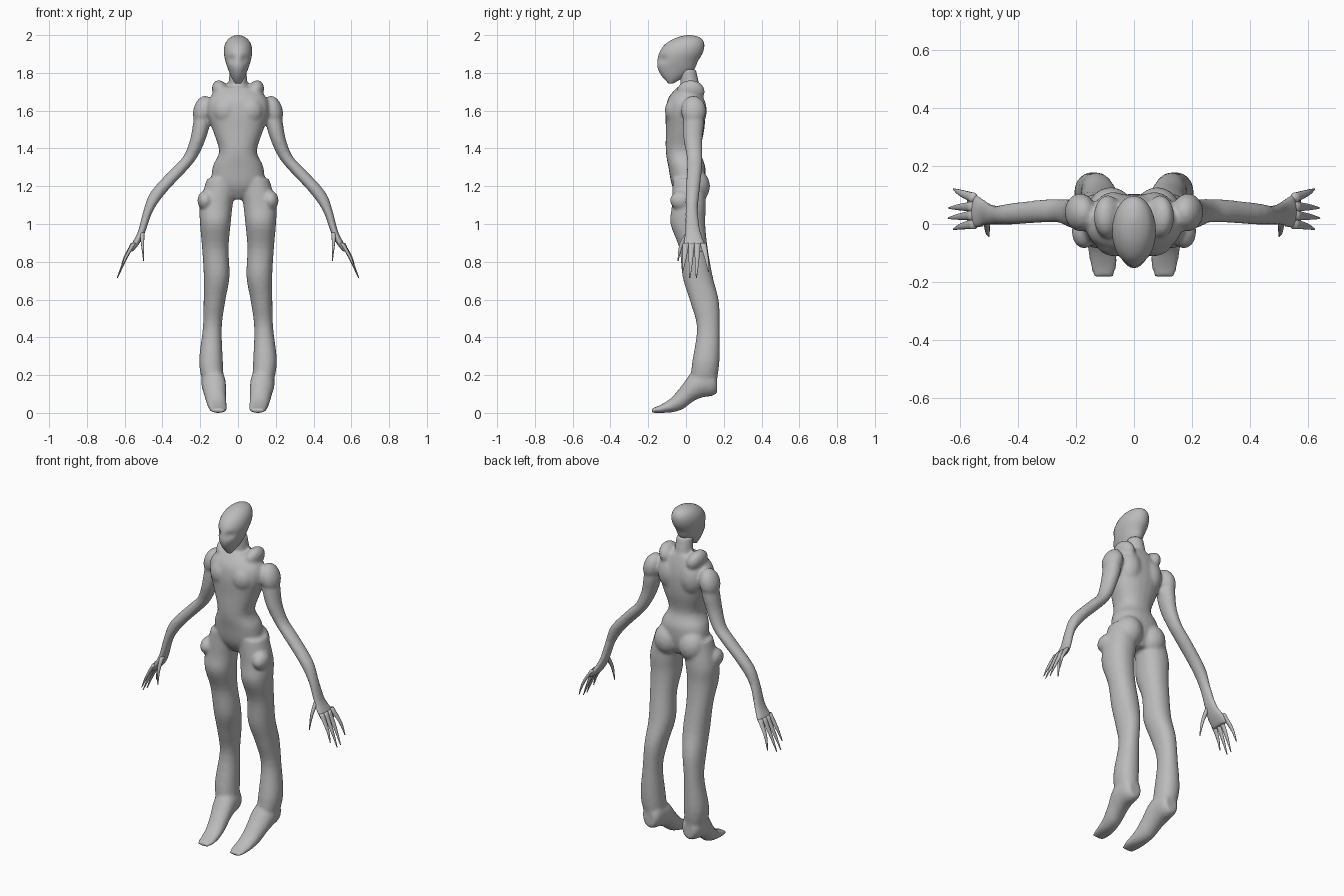
import bpy, bmesh, math
from mathutils import Vector, Matrix

grey = bpy.data.materials.new("plain grey")
grey.diffuse_color = (0.5, 0.5, 0.5, 1)


def spline(secs, steps=4):
    """Smooth (Catmull-Rom) interpolation between cross-sections."""
    out = []
    for i in range(len(secs) - 1):
        a, b = secs[max(i - 1, 0)], secs[i]
        c, d = secs[i + 1], secs[min(i + 2, len(secs) - 1)]
        for k in range(steps):
            t = k / steps
            out.append([0.5 * (2 * q + (r - p) * t + (2 * p - 5 * q + 4 * r - s) * t * t
                               + (3 * q - p - 3 * r + s) * t ** 3)
                        for p, q, r, s in zip(a, b, c, d)])
    return out + [list(secs[-1])]


def loft(bm, secs, side=1, up='Z', n=24, power=1.0):
    """Skin sections (x, y, z, half width, half depth) lying across the given axis."""
    rings = []
    for x, y, z, ru, rv in spline(secs):
        ring = []
        for k in range(n):
            a = 2 * math.pi * k / n
            cu, sv = math.cos(a), math.sin(a)
            u = ru * math.copysign(abs(cu) ** power, cu)
            v = rv * math.copysign(abs(sv) ** power, sv)
            off = (u, v, 0) if up == 'Z' else (u, 0, v)
            ring.append(bm.verts.new((side * (x + off[0]), y + off[1], z + off[2])))
        rings.append(ring)
    for r0, r1 in zip(rings, rings[1:]):
        for k in range(n):
            j = (k + 1) % n
            bm.faces.new((r0[k], r0[j], r1[j], r1[k]))
    bm.faces.new(rings[0][::-1])
    bm.faces.new(rings[-1])


def blob(bm, c, r, side=1, tilt=0):
    """Ellipsoid muscle or pad, tilted about y."""
    m = (Matrix.Translation((side * c[0], c[1], c[2])) @ Matrix.Rotation(side * tilt, 4, 'Y')
         @ Matrix.Diagonal((*r, 1)))
    bmesh.ops.create_uvsphere(bm, u_segments=20, v_segments=12, radius=1, matrix=m)


def finish(bm, name, voxel=0):
    bmesh.ops.recalc_face_normals(bm, faces=bm.faces)
    me = bpy.data.meshes.new(name)
    bm.to_mesh(me)
    bm.free()
    me.materials.append(grey)
    me.shade_smooth()
    ob = bpy.data.objects.new(name, me)
    bpy.context.collection.objects.link(ob)
    if voxel:
        rm = ob.modifiers.new("merge", 'REMESH')
        rm.mode, rm.voxel_size, rm.use_smooth_shade = 'VOXEL', voxel, True
        sm = ob.modifiers.new("soften", 'SMOOTH')
        sm.factor, sm.iterations = 0.5, 5
    return ob


# Body: torso, neck, limbs merged into one skin
body = bmesh.new()
loft(body, [(0, .02, 1.13, .03, .05), (0, .012, 1.20, .13, .085), (0, .005, 1.30, .135, .098),
            (0, -.015, 1.385, .100, .092), (0, -.005, 1.50, .135, .102), (0, -.003, 1.60, .165, .105),
            (0, .0, 1.67, .150, .092), (0, .015, 1.725, .09, .06)], power=.88)
loft(body, [(0, .03, 1.62, .06, .06), (0, .02, 1.74, .05, .05), (0, .01, 1.82, .045, .042)])

LEG = [(.085, .015, 1.24, .08, .085), (.115, .015, 1.10, .087, .09), (.12, .01, 1.0, .081, .092),
       (.12, .04, .87, .07, .075), (.113, .062, .72, .068, .08), (.125, .098, .59, .057, .076),
       (.136, .118, .45, .05, .06), (.143, .105, .27, .063, .072), (.13, .09, .15, .055, .07)]
FOOT = [(.128, .165, .15, .035, .045), (.13, .14, .165, .055, .075), (.13, .08, .16, .064, .08),
        (.125, .03, .135, .062, .08), (.118, -.02, .083, .055, .065), (.11, -.08, .04, .05, .038),
        (.105, -.14, .020, .046, .020), (.105, -.182, .012, .034, .012)]
ARM = [(.18, .04, 1.66, .03, .045), (.19, .04, 1.55, .045, .056), (.212, .037, 1.45, .041, .05),
       (.25, .045, 1.36, .038, .042), (.305, .045, 1.295, .044, .04), (.42, .035, 1.17, .042, .037),
       (.475, .03, 1.07, .026, .033), (.51, .036, .96, .02, .042), (.54, .042, .90, .02, .058),
       (.568, .045, .855, .013, .06)]
for s in (1, -1):
    loft(body, LEG, s, power=.92)
    loft(body, FOOT, s, up='Y')
    loft(body, ARM, s)
    blob(body, (.185, .04, 1.60), (.052, .066, .08), s, .35 - .6)   # shoulder cap
    blob(body, (.09, .025, 1.70), (.045, .075, .064), s, .4)        # collar roll
    blob(body, (.065, -.055, 1.60), (.07, .057, .075), s)           # chest
    blob(body, (.08, .05, 1.20), (.078, .077, .09), s)              # buttock
    blob(body, (.172, -.025, 1.125), (.043, .06, .052), s)          # hip pad
    blob(body, (.07, .045, 1.60), (.07, .065, .1), s)               # shoulder blade
finish(body, "body", .009)

# Head: long skull with hollow eye sockets
head = bmesh.new()
loft(head, [(0, -.08, 1.745, .016, .014), (0, -.066, 1.78, .037, .06), (0, -.052, 1.82, .053, .096),
            (0, -.045, 1.86, .066, .107), (0, -.027, 1.905, .075, .115), (0, -.01, 1.945, .071, .107),
            (0, .006, 1.975, .055, .082), (0, .015, 1.992, .032, .048), (0, .016, 2.0, .008, .012)], n=32)
for v in head.verts:
    if v.co.y < -.05:
        d = (Vector((abs(v.co.x), v.co.z)) - Vector((.036, 1.872))).length
        v.co.y += .016 * math.exp(-(d / .02) ** 2)
finish(head, "head")

# Fingers: thin tapering claws, root to tip
FINGERS = [((.552, .09, .90), (.60, .108, .82), (.622, .12, .745)),
           ((.555, .06, .90), (.603, .058, .80), (.638, .055, .715)),
           ((.555, .03, .90), (.603, .025, .80), (.64, .02, .715)),
           ((.55, .0, .90), (.595, -.008, .82), (.622, -.018, .75)),
           ((.508, .015, .955), (.505, -.025, .89), (.50, -.042, .805))]
for s, label in ((1, "left"), (-1, "right")):
    hand = bmesh.new()
    for root, mid, tip in FINGERS:
        loft(hand, [(*root, .013, .018), (*mid, .008, .011), (*tip, .002, .003)], s, n=10)
    finish(hand, "fingers_" + label)
